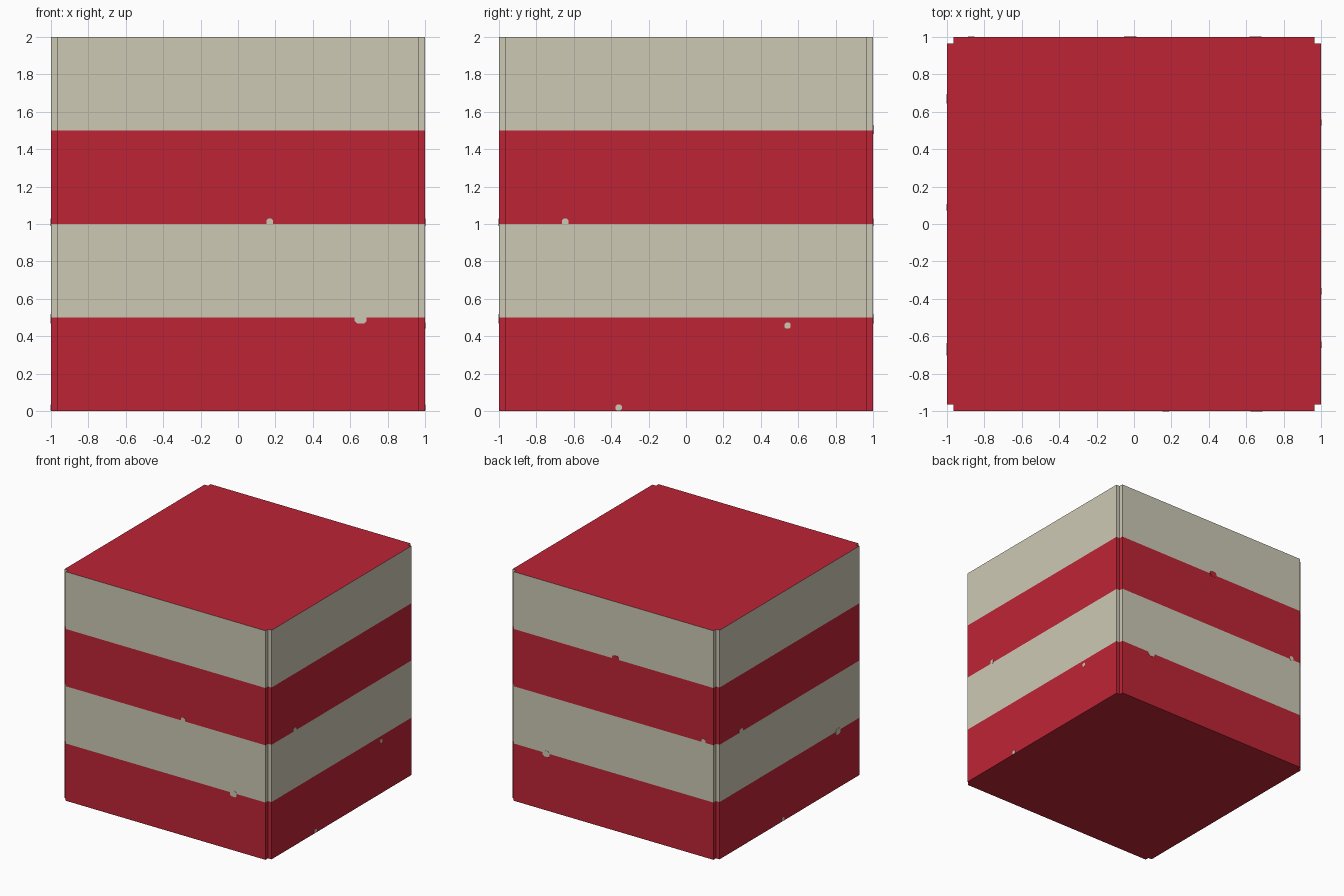
import bpy, bmesh, math
from mathutils import Vector

if "Cube" in bpy.data.objects:
    bpy.data.objects.remove(bpy.data.objects["Cube"])


def material(name, srgb):
    m = bpy.data.materials.new(name)
    lin = [((c / 255 + 0.055) / 1.055) ** 2.4 for c in srgb]
    m.diffuse_color = (*lin, 1)
    m.use_nodes = True
    m.node_tree.nodes["Principled BSDF"].inputs["Base Color"].default_value = m.diffuse_color
    return m


RED = material("red", (190, 36, 53))
CREAM = material("cream", (205, 201, 181))


def finish(name, bm, mats):
    bmesh.ops.recalc_face_normals(bm, faces=bm.faces)
    me = bpy.data.meshes.new(name)
    bm.to_mesh(me)
    bm.free()
    for m in mats:
        me.materials.append(m)
    ob = bpy.data.objects.new(name, me)
    bpy.context.collection.objects.link(ob)


# Block: square profile with notched corners, stacked in four stripes
N = 0.965
quarter = [(1, -N), (1, N), (N, N)]
profile = []
for k in range(4):
    c, s = round(math.cos(k * math.pi / 2)), round(math.sin(k * math.pi / 2))
    profile += [(x * c - y * s, x * s + y * c) for x, y in quarter]
bm = bmesh.new()
rings = [[bm.verts.new((x, y, i * 0.5)) for x, y in profile] for i in range(5)]
for a, b in zip(rings, rings[1:]):
    for i in range(12):
        j = (i + 1) % 12
        bm.faces.new((a[i], a[j], b[j], b[i]))
bm.faces.new(rings[0])
bm.faces.new(rings[-1])
for f in bm.faces:
    z = f.calc_center_median().z
    f.material_index = 1 if 0.5 < z < 1 or 1.5 < z < 2 else 0
finish("striped_block", bm, [RED, CREAM])


# Paint flecks: thin chamfered plates along the stripe borders
def fleck(name, side, u, z0, z1, width, mat):
    h, w = (z1 - z0) / 2, width / 2
    c = min(h, w) * 0.55
    outline = [(-w, -h + c), (-w + c, -h), (w - c, -h), (w, -h + c),
               (w, h - c), (w - c, h), (-w + c, h), (-w, h - c)]
    bm = bmesh.new()

    def place(a, b, d):
        z = (z0 + z1) / 2 + b
        return Vector({"front": (u + a, -d, z), "back": (u + a, d, z),
                       "right": (d, u + a, z), "left": (-d, u + a, z)}[side])

    inner = [bm.verts.new(place(a, b, 0.999)) for a, b in outline]
    outer = [bm.verts.new(place(a, b, 1.002)) for a, b in outline]
    bm.faces.new(inner)
    bm.faces.new(outer)
    for i in range(8):
        j = (i + 1) % 8
        bm.faces.new((inner[i], inner[j], outer[j], outer[i]))
    finish(name, bm, [mat])


for i, (side, u, z0, z1, w, mat) in enumerate([
        ("front", 0.17, 0.99, 1.03, 0.036, CREAM),
        ("front", 0.655, 0.468, 0.52, 0.066, CREAM),
        ("right", -0.645, 0.99, 1.03, 0.036, CREAM),
        ("right", 0.543, 0.44, 0.474, 0.034, CREAM),
        ("right", -0.36, 0.002, 0.034, 0.034, CREAM),
        ("back", -0.02, 1.48, 1.53, 0.066, RED),
        ("back", 0.65, 0.468, 0.52, 0.066, CREAM),
        ("back", -0.87, 0.99, 1.03, 0.036, CREAM),
        ("left", 0.67, 0.99, 1.03, 0.05, CREAM),
        ("left", -0.67, 0.468, 0.52, 0.066, CREAM),
        ("left", 0.09, 0.002, 0.034, 0.034, CREAM)]):
    fleck(f"{side}_paint_fleck_{i + 1}", side, u, z0, z1, w, mat)
